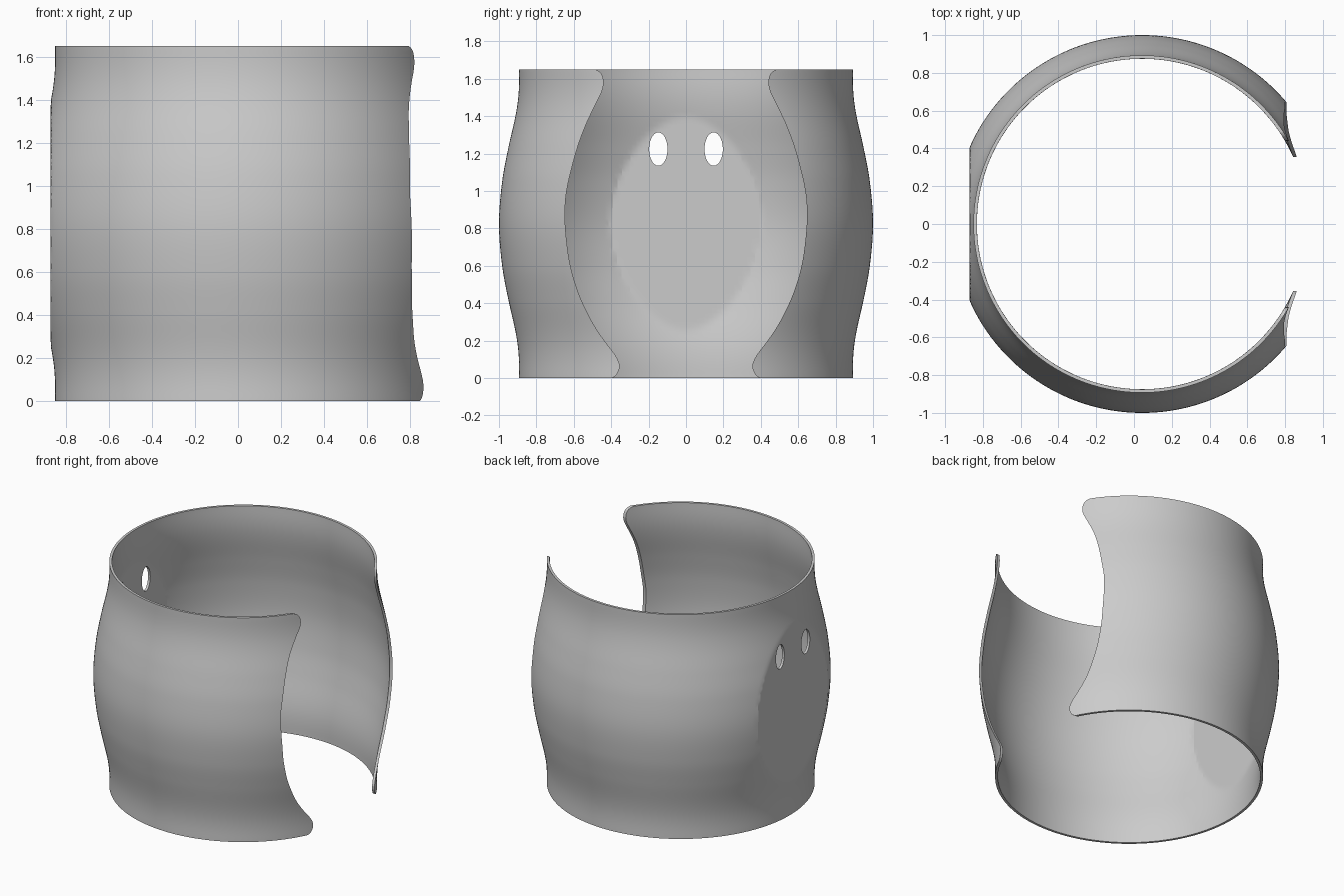
import bpy, bmesh, math

if "Cube" in bpy.data.objects:
    bpy.data.objects.remove(bpy.data.objects["Cube"])

CX = 0.043          # cuff axis
WALL = 0.018        # shell thickness
FLAT = 0.913        # distance of the flat pad from the axis
H = 1.65
COLS = 200

# (height, outer radius) of the barrel, and (height, half width) of the opening
BARREL = [(0, .893), (.09, .893), (.17, .899), (.26, .914), (.42, .950), (.6, .983),
          (.825, 1.0), (1.05, .983), (1.23, .950), (1.39, .914), (1.48, .899),
          (1.56, .893), (1.65, .893)]
OPENING = [(0, .395), (.015, .373), (.06, .355), (.1, .365), (.15, .398), (.2, .437),
           (.3, .502), (.45, .573), (.6, .618), (.75, .64), (.87, .647), (1.0, .638),
           (1.2, .590), (1.35, .537), (1.5, .465), (1.54, .447), (1.58, .44),
           (1.62, .449), (1.64, .465), (1.65, .485)]


def smooth(table, z):
    """Cubic interpolation through a table of (height, value)."""
    n = len(table)

    def slope(k):
        a, b = table[max(k - 1, 0)], table[min(k + 1, n - 1)]
        return (b[1] - a[1]) / (b[0] - a[0])
    i = max(k for k in range(n - 1) if table[k][0] <= z)
    (z0, v0), (z1, v1) = table[i], table[i + 1]
    d = z1 - z0
    t = (z - z0) / d
    return ((2*t**3 - 3*t*t + 1) * v0 + (t**3 - 2*t*t + t) * d * slope(i)
            + (3*t*t - 2*t**3) * v1 + (t**3 - t*t) * d * slope(i + 1))


# Row heights: even, with extra rows at the rounded corners
rows = sorted({round(H * i / 66, 4) for i in range(67)}
              | {.004, .008, .015, .035, 1.615, 1.635, 1.642, 1.646})

grey = bpy.data.materials.new("grey")
grey.diffuse_color = (0.6, 0.6, 0.6, 1)
grey.use_nodes = True
grey.node_tree.nodes["Principled BSDF"].inputs["Base Color"].default_value = grey.diffuse_color

# Cuff: outer and inner skins, both flattened on the -x side
bm = bmesh.new()


def skin(inset):
    grid = []
    for z in rows:
        r = smooth(BARREL, z) - inset
        start = math.asin(smooth(OPENING, z) / r)
        line = []
        for c in range(COLS + 1):
            a = start + (2 * math.pi - 2 * start) * c / COLS
            x = max(r * math.cos(a), -(FLAT - inset))
            line.append(bm.verts.new((CX + x, r * math.sin(a), z)))
        grid.append(line)
    return grid


outer, inner = skin(0), skin(WALL)
for j in range(len(rows) - 1):
    for c in range(COLS):
        for g in (outer, inner):
            bm.faces.new((g[j][c], g[j][c+1], g[j+1][c+1], g[j+1][c]))
    # end walls beside the opening
    for c in (0, COLS):
        bm.faces.new((outer[j][c], outer[j+1][c], inner[j+1][c], inner[j][c]))
# top and bottom rims
for j in (0, -1):
    for c in range(COLS):
        bm.faces.new((outer[j][c], outer[j][c+1], inner[j][c+1], inner[j][c]))
bmesh.ops.recalc_face_normals(bm, faces=bm.faces)
mesh = bpy.data.meshes.new("cuff")
bm.to_mesh(mesh)
bm.free()
cuff = bpy.data.objects.new("cuff", mesh)
bpy.context.collection.objects.link(cuff)
mesh.materials.append(grey)

# Two oval holes through the flat pad
for side in (-1, 1):
    bpy.ops.mesh.primitive_cylinder_add(vertices=40, radius=1, depth=0.3,
                                        location=(CX - FLAT, side * 0.148, 1.224),
                                        rotation=(0, math.pi / 2, 0))
    cutter = bpy.context.object
    cutter.name = "hole_cutter"
    cutter.scale = (0.089, 0.049, 1)
    cutter.data.materials.append(grey)
    bpy.context.view_layer.update()
    cut = cuff.modifiers.new("hole", 'BOOLEAN')
    cut.operation = 'DIFFERENCE'
    cut.solver = 'EXACT'
    cut.object = cutter
    bpy.context.view_layer.objects.active = cuff
    bpy.ops.object.modifier_apply(modifier=cut.name)
    bpy.data.objects.remove(cutter)

bpy.ops.object.select_all(action='DESELECT')
cuff.select_set(True)
bpy.context.view_layer.objects.active = cuff
bpy.ops.object.shade_smooth_by_angle(angle=math.radians(12))
